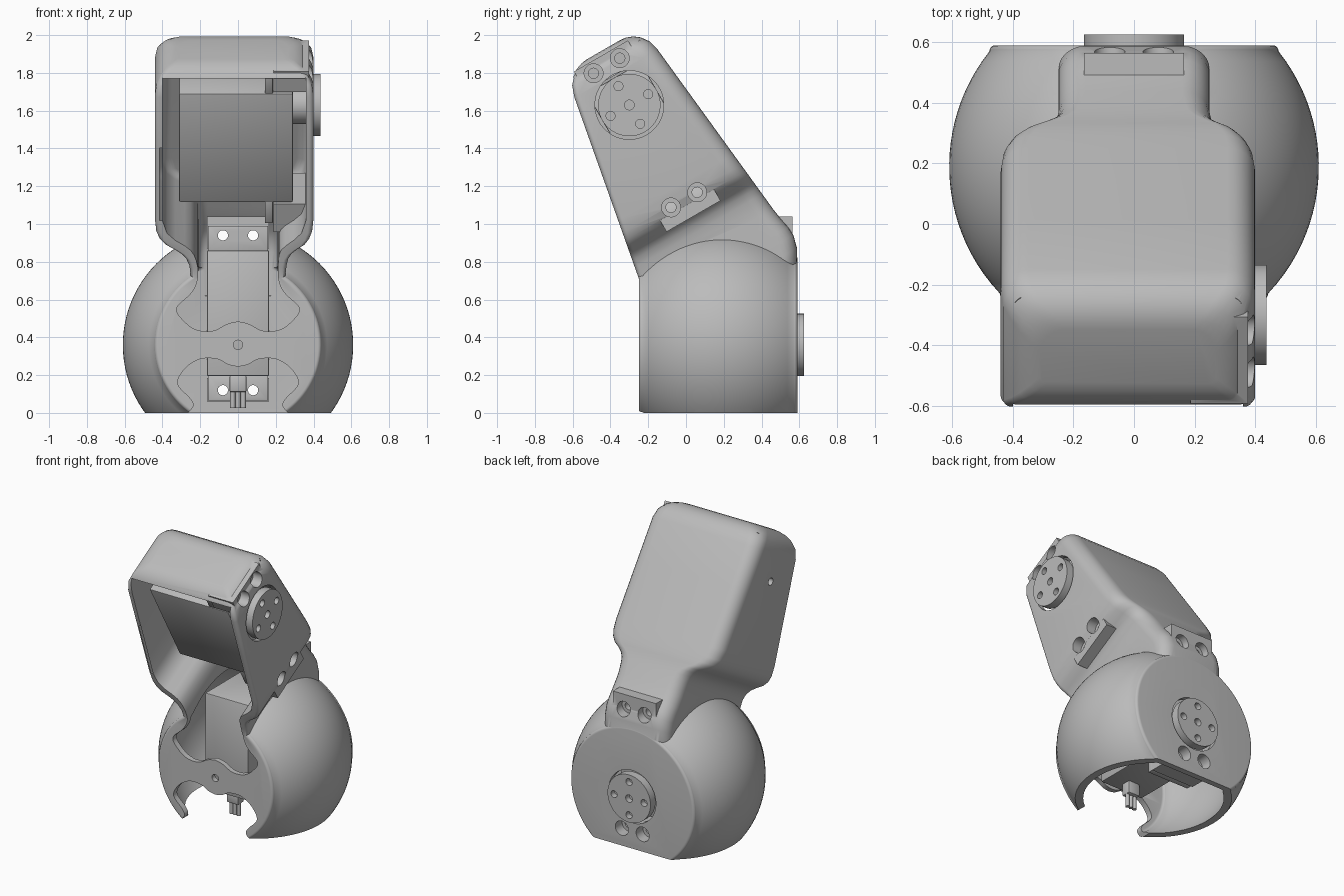
import bpy, bmesh
from math import sin, cos, pi, sqrt
from mathutils import Matrix, Vector

cube = bpy.data.objects.get("Cube")
if cube:
    bpy.data.objects.remove(cube)

GREY = bpy.data.materials.new("light_grey")
GREY.use_nodes = True
GREY.diffuse_color = (0.5, 0.5, 0.5, 1)
GREY.node_tree.nodes["Principled BSDF"].inputs["Base Color"].default_value = (0.5, 0.5, 0.5, 1)

WALL = 0.04


def frame(x_axis, y_axis, z_axis, origin):
    m = Matrix((x_axis, y_axis, z_axis)).transposed().to_4x4()
    m.translation = origin
    return m


# Servo frames: local z = output shaft, local x = towards the long end of the case
AXIS = Vector((0, -0.30, 1.63))
UP = Vector((0, -0.5, 0.866)).normalized()
BACK = Vector((0, 0.866, 0.5)).normalized()
LOWER = frame((0, 0, 1), (1, 0, 0), (0, 1, 0), (0, 0.625, 0.36))
UPPER = frame(-UP, BACK, (1, 0, 0), AXIS + Vector((0.437, 0, 0)))
TILT = frame((1, 0, 0), BACK, UP, AXIS)


def make(name, bm, matrix=None):
    if matrix:
        bm.transform(matrix)
    bmesh.ops.recalc_face_normals(bm, faces=bm.faces)
    mesh = bpy.data.meshes.new(name)
    bm.to_mesh(mesh)
    bm.free()
    mesh.materials.append(GREY)
    ob = bpy.data.objects.new(name, mesh)
    bpy.context.collection.objects.link(ob)
    return ob


def loft(name, rings, matrix=None):
    bm = bmesh.new()
    rows = [[bm.verts.new(p) for p in ring] for ring in rings]
    n = len(rows[0])
    for a, b in zip(rows, rows[1:]):
        for i in range(n):
            bm.faces.new((a[i], a[(i + 1) % n], b[(i + 1) % n], b[i]))
    bm.faces.new(rows[0])
    bm.faces.new(rows[-1])
    return make(name, bm, matrix)


def box(name, lo, hi, matrix=None, bevel=0.0):
    bm = bmesh.new()
    bmesh.ops.create_cube(bm, size=1)
    for v in bm.verts:
        v.co = [l + (c + 0.5) * (h - l) for c, l, h in zip(v.co, lo, hi)]
    if bevel:
        bmesh.ops.bevel(bm, geom=bm.edges[:], offset=bevel, segments=2, affect='EDGES', profile=0.5)
    return make(name, bm, matrix)


def rod(name, x, y, z0, z1, r, matrix, sides=40):
    ring = [(x + r * cos(2 * pi * i / sides), y + r * sin(2 * pi * i / sides)) for i in range(sides)]
    return loft(name, [[(a, b, z) for a, b in ring] for z in (z0, z1)], matrix)


def combine(ob, tools, operation='DIFFERENCE'):
    bpy.context.view_layer.objects.active = ob
    for tool in tools:
        mod = ob.modifiers.new("cut", 'BOOLEAN')
        mod.operation, mod.object, mod.solver = operation, tool, 'EXACT'
        bpy.ops.object.modifier_apply(modifier=mod.name)
        bpy.data.objects.remove(tool)


def lerp(table, s):
    for (a, va), (b, vb) in zip(table, table[1:]):
        if s >= b:
            return va + (vb - va) * min(1, max(0, (a - s) / (a - b)))
    return table[-1][1]


# Tilted housing, described along its own axis from roof to neck
STEPS = (0.322, 0.318, 0.305, 0.28, 0.24, 0.18, -0.1, -0.5, -0.57, -0.61, -0.64, -0.665,
         -0.69, -0.72, -0.76, -0.82, -0.86, -0.93, -0.98, -1.03, -1.1, -1.2, -1.3)
INSET = ((0.322, 0.13), (0.318, 0.10), (0.305, 0.065), (0.28, 0.035), (0.24, 0.01), (0.18, 0))
HALF = ((-0.54, 0.42), (-0.60, 0.405), (-0.64, 0.37), (-0.67, 0.32), (-0.70, 0.282), (-0.74, 0.26), (-0.82, 0.25))
BACK_EDGE = ((0.32, 0.262), (-0.9, 0.388), (-0.98, 0.405), (-1.03, 0.408), (-1.1, 0.39), (-1.3, 0.274))


def front_edge(s):
    return -0.265 + 0.184 * (s - 0) if s > -0.83 else (0.05 + 0.5 * s) / 0.866


def section(s, inner):
    inset = WALL if inner else lerp(INSET, s)
    half = lerp(HALF, s - WALL if inner else s) - inset
    mid = -0.02 * min(1, max(0, (s + 0.75) / 0.15))
    front = front_edge(s) + (inset if s < -0.84 or not inner else -0.25)
    back = lerp(BACK_EDGE, s) - inset
    ring = []
    for sx, edge, r, start in ((1, back, 0.09, 0), (-1, back, 0.09, 1), (-1, front, 0.025, 2), (1, front, 0.025, 3)):
        sy = 1 if edge == back else -1
        r = r - WALL * (sy > 0) if inner else r
        for k in range(7):
            a = (start + k / 6) * pi / 2
            ring.append((mid + sx * (half - r) + r * cos(a), edge - sy * r + r * sin(a), s))
    return ring


def housing(name, inner=False):
    steps = [0.27] + [s for s in STEPS if s < 0.25] if inner else STEPS
    return loft(name, [section(s, inner) for s in steps], TILT)


# Ball housing turned about the y axis, flat at front and back
def ball(name, radius, y0, y1, soft):
    def rad(y):
        return sqrt(radius ** 2 - (y - 0.19) ** 2)
    arc = [k * pi / 12 for k in range(7)]
    prof = [(y0 + soft * (1 - cos(a)), rad(y0 + soft) - soft * (1 - sin(a))) for a in arc]
    prof += [(y0 + soft + (y1 - y0 - 2 * soft) * k / 24, rad(y0 + soft + (y1 - y0 - 2 * soft) * k / 24))
             for k in range(1, 24)]
    prof += [(y1 - soft * (1 - cos(a)), rad(y1 - soft) - soft * (1 - sin(a))) for a in reversed(arc)]
    n = 96
    return loft(name, [[(r * cos(2 * pi * i / n), y, 0.36 + r * sin(2 * pi * i / n)) for i in range(n)]
                       for y, r in prof])


def smooth_path(points, sub=5):
    out = []
    for i in range(len(points) - 1):
        p = [Vector(points[min(max(j, 0), len(points) - 1)]) for j in range(i - 1, i + 3)]
        for k in range(sub):
            t = k / sub
            out.append(0.5 * (2 * p[1] + (p[2] - p[0]) * t + (2 * p[0] - 5 * p[1] + 4 * p[2] - p[3]) * t * t
                              + (3 * p[1] - p[0] - 3 * p[2] + p[3]) * t ** 3))
    return out + [Vector(points[-1])]


# Mirrored opening in the front plate, given by its right half
def opening(name, half):
    path = smooth_path(half)
    path += [Vector((-p.x, p.y)) for p in reversed(path) if p.x > 0.001]
    return loft(name, [[(p.x, y, p.y) for p in path] for y in (-0.4, -0.15)])


shell = ball("housing", 0.61, -0.25, 0.59, 0.02)
combine(shell, [housing("neck_outer")], 'UNION')
combine(shell, [
    ball("ball_hollow", 0.57, -0.21, 0.55, 0.02),
    housing("box_hollow", True),
    opening("upper_opening", [(0, 0.485), (0.06, 0.47), (0.13, 0.435), (0.22, 0.44), (0.29, 0.49),
                              (0.325, 0.555), (0.25, 0.63), (0.215, 0.70), (0.21, 0.80)]),
    opening("lower_opening", [(0, 0.245), (0.05, 0.255), (0.11, 0.285), (0.2, 0.285), (0.28, 0.235),
                              (0.32, 0.155), (0.255, 0.08), (0.235, 0.04), (0.26, 0.005), (0.3, -0.04)]),
    box("base_cut", (-1, -1, -1), (1, 1, 0)),
])

SCREWS = [(x, y) for x in (-0.24, 0.58) for y in (-0.08, 0.08)]


def screw_holes(m):
    return [rod("screw_hole", x, y, -0.5, 0.2, 0.027, m, 24) for x, y in SCREWS]


# Mounting blocks, then shaft, screw and pivot holes
for m in (LOWER, UPPER):
    combine(shell, [box("mount", (a, -0.165, -0.25), (b, 0.165, -0.06), m)
                    for a, b in ((-0.30, -0.175), (0.51, 0.68))], 'UNION')
for m in (LOWER, UPPER):
    combine(shell, [rod("shaft_hole", 0, 0, -0.16, 0.1, 0.182, m, 64),
                    rod("pivot_hole", 0, 0, -1.0, -0.8, 0.025, m, 24)])
    combine(shell, [rod("screw_recess", x, y, -0.11, 0.25, 0.05, m, 32) for x, y in SCREWS])
    combine(shell, screw_holes(m))


# Servo: case, ears, round horn and cable
def servo(prefix, m, cable):
    case = box(prefix + "_servo_case", (-0.165, -0.165, -0.75), (0.5, 0.165, -0.147), m, 0.008)
    parts = [case, rod(prefix + "_servo_boss", 0, 0, -0.16, -0.04, 0.1, m)]
    for label, a, b in (("short", -0.295, -0.16), ("long", 0.495, 0.63)):
        ear = box(prefix + "_servo_ear_" + label, (a, -0.16, -0.295), (b, 0.16, -0.252), m, 0.004)
        combine(ear, screw_holes(m))
        parts.append(ear)
    horn = rod(prefix + "_horn", 0, 0, -0.055, 0, 0.165, m, 64)
    spots = [(0, 0, 0.026)] + [(0.115 * cos(k * pi / 2), 0.115 * sin(k * pi / 2), 0.024) for k in range(4)]
    combine(horn, [rod("horn_hole", x, y, -0.04, 0.05, r, m, 20) for x, y, r in spots])
    parts.append(horn)
    if cable:
        parts.append(box(prefix + "_cable_grip", (-0.25, -0.045, -0.69), (-0.16, 0.045, -0.62), m, 0.01))
        turn = m @ Matrix.Rotation(-pi / 2, 4, 'Y')
        for k in (-1, 0, 1):
            parts.append(rod(prefix + "_wire", -0.655, k * 0.028, 0.24, 0.335, 0.014, turn, 12))
    return parts


everything = [shell] + servo("lower", LOWER, True) + servo("upper", UPPER, False)

bpy.ops.object.select_all(action='DESELECT')
for ob in everything:
    ob.select_set(True)
bpy.context.view_layer.objects.active = shell
bpy.ops.object.shade_smooth_by_angle(angle=0.6)
